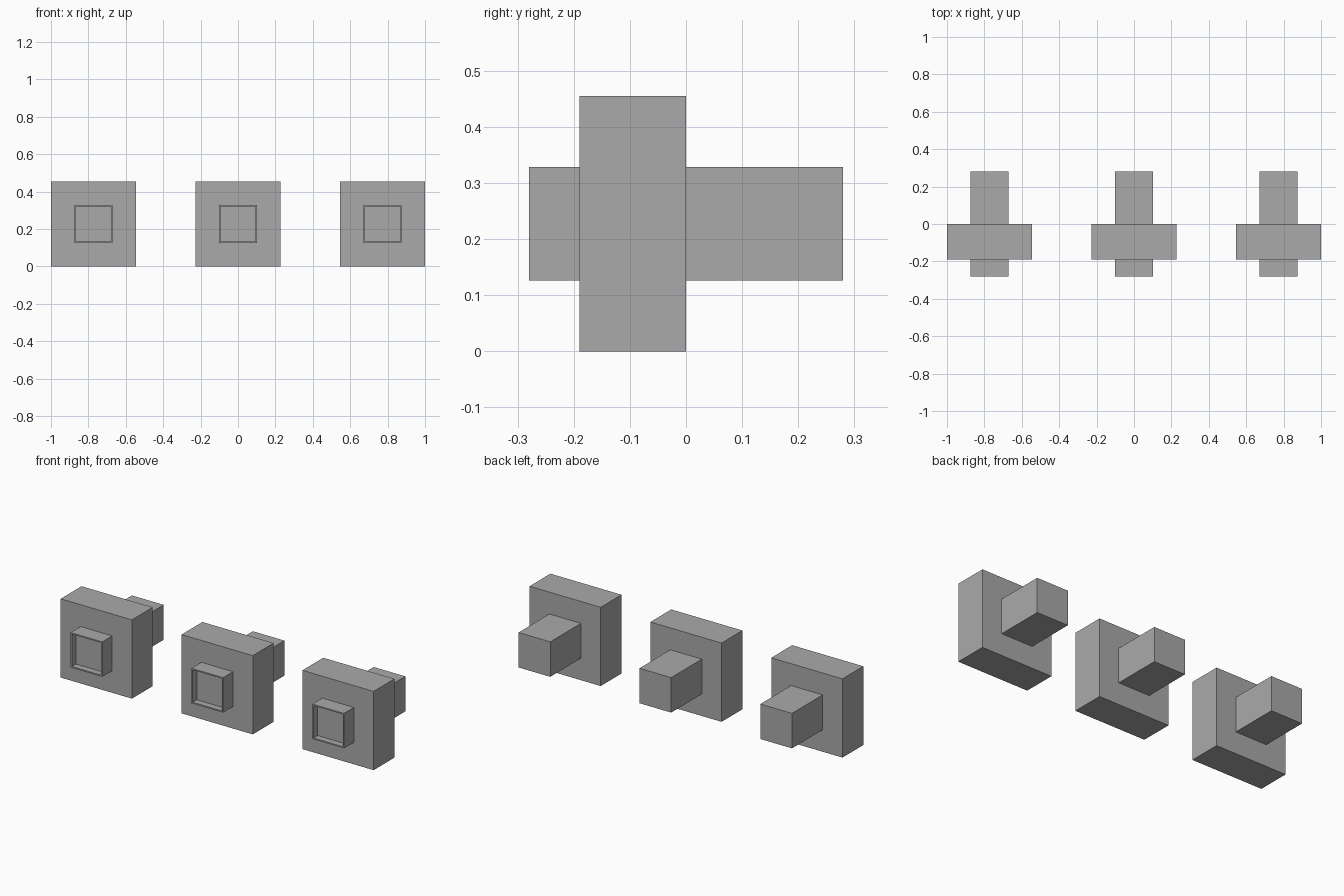
import bpy, bmesh
from mathutils import Vector

cube = bpy.data.objects.get("Cube")
if cube:
    bpy.data.objects.remove(cube, do_unlink=True)

GREY = (0.4, 0.4, 0.4, 1)
mat = bpy.data.materials.new("plain grey")
mat.use_nodes = True
mat.diffuse_color = GREY
mat.node_tree.nodes["Principled BSDF"].inputs["Base Color"].default_value = GREY

SIZE = 0.455           # side of the square plate
STEM = 0.202           # side of the square stem
RIM, RECESS = 0.011, 0.037


def box(name, x, y0, y1, side, socket=False):
    """Square bar along y, optionally with a recessed front end."""
    bm = bmesh.new()
    bmesh.ops.create_cube(bm, size=1)
    bmesh.ops.scale(bm, vec=(side, y1 - y0, side), verts=bm.verts)
    bmesh.ops.translate(bm, vec=(x, (y0 + y1) / 2, SIZE / 2), verts=bm.verts)
    if socket:
        bm.normal_update()
        front = min(bm.faces, key=lambda f: f.calc_center_median().y)
        bmesh.ops.inset_region(bm, faces=[front], thickness=RIM)
        # Extrude the inner face backwards to form the recess walls
        result = bmesh.ops.extrude_discrete_faces(bm, faces=[front])
        bmesh.ops.translate(bm, vec=Vector((0, RECESS, 0)),
                            verts=result["faces"][0].verts)
    mesh = bpy.data.meshes.new(name)
    bm.to_mesh(mesh)
    bm.free()
    mesh.materials.append(mat)
    obj = bpy.data.objects.new(name, mesh)
    bpy.context.collection.objects.link(obj)
    return obj


# Three identical buttons in a row: plate with a stem running through it
for side_name, step in (("right", -1), ("middle", 0), ("left", 1)):
    x = step * (1 - SIZE / 2)
    box(side_name + "_plate", x, -0.19, 0, SIZE)
    box(side_name + "_stem", x, -0.28, 0.28, STEM, socket=True)
